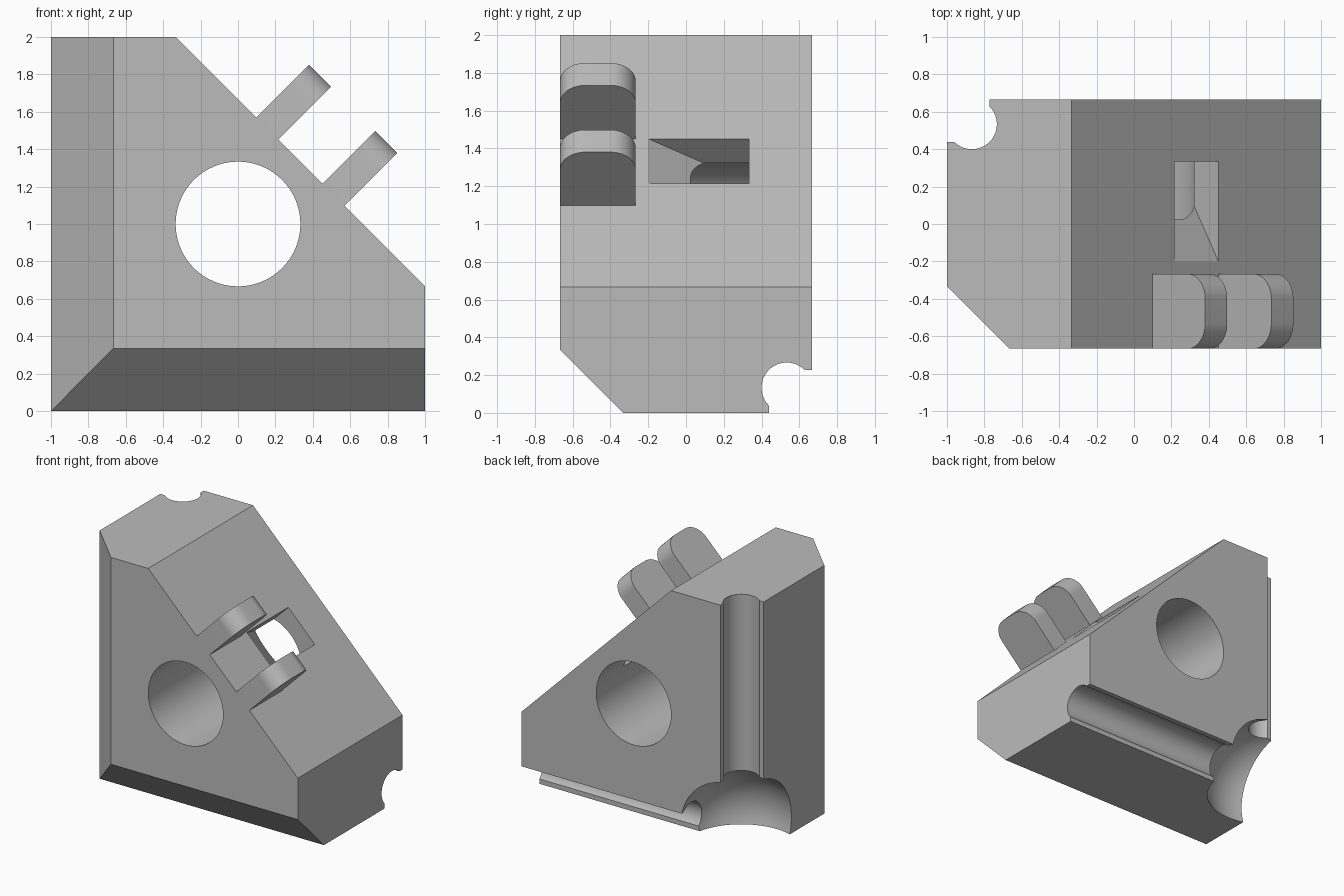
import bpy, bmesh, math
from mathutils import Matrix, Vector

if "Cube" in bpy.data.objects:
    bpy.data.objects.remove(bpy.data.objects["Cube"], do_unlink=True)

T = 1 / 3            # basic module of the part
grey = bpy.data.materials.new("plain_grey")
grey.use_nodes = True
colour = (0.5, 0.5, 0.5, 1)
grey.diffuse_color = colour
grey.node_tree.nodes["Principled BSDF"].inputs["Base Color"].default_value = colour


def frame(x, y, z, origin=(0, 0, 0)):
    m = Matrix((x, y, z)).transposed().to_4x4()
    m.translation = origin
    return m


def arc(cx, cy, r, start, end, steps):
    angles = [math.radians(start + (end - start) * i / steps) for i in range(steps + 1)]
    return [(cx + r * math.cos(a), cy + r * math.sin(a)) for a in angles]


def circle(cx, cy, r, steps):
    return arc(cx, cy, r, 0, 360, steps)[:-1]


def to_object(name, bm):
    bmesh.ops.recalc_face_normals(bm, faces=bm.faces)
    mesh = bpy.data.meshes.new(name)
    bm.to_mesh(mesh)
    bm.free()
    mesh.materials.append(grey)
    ob = bpy.data.objects.new(name, mesh)
    bpy.context.collection.objects.link(ob)
    return ob


def prism(name, profile, low, high, matrix=Matrix()):
    """Extrude a flat profile along the local z of the given frame."""
    bm = bmesh.new()
    face = bm.faces.new([bm.verts.new((a, b, low)) for a, b in profile])
    new = bmesh.ops.extrude_face_region(bm, geom=[face])["geom"]
    verts = [v for v in new if isinstance(v, bmesh.types.BMVert)]
    bmesh.ops.translate(bm, verts=verts, vec=(0, 0, high - low))
    bm.transform(matrix)
    return to_object(name, bm)


def activate(ob):
    bpy.ops.object.select_all(action='DESELECT')
    ob.select_set(True)
    bpy.context.view_layer.objects.active = ob


def cut(ob, cutter):
    cutter.hide_render = True
    mod = ob.modifiers.new("cut", 'BOOLEAN')
    mod.operation = 'DIFFERENCE'
    mod.solver = 'EXACT'
    mod.object = cutter
    activate(ob)
    bpy.ops.object.modifier_apply(modifier=mod.name)
    bpy.data.objects.remove(cutter, do_unlink=True)


def smooth(ob):
    activate(ob)
    bpy.ops.object.shade_smooth_by_angle()


# Working frames: front outline, side outline, and the sloped face
FRONT = frame((1, 0, 0), (0, 0, 1), (0, -1, 0))
SIDE = frame((0, 1, 0), (0, 0, 1), (1, 0, 0))
d = math.sqrt(0.5)
SLOPE = frame((0, 1, 0), (d, 0, d), (d, 0, -d), (T, 0, 4 * T))

# Body block with its sloped corner
body = prism("body", [(-1, 0), (1, 0), (1, 2 * T), (-T, 2), (-1, 2)], -2 * T, 2 * T, FRONT)

# Chamfers along the front bottom and front side edges
bm = bmesh.new()
bm.from_mesh(body.data)
for point, normal in (((0, -T, 0), (0, -1, -1)), ((-1, -T, 0), (-1, -1, 0))):
    cut_geom = bmesh.ops.bisect_plane(
        bm, geom=bm.verts[:] + bm.edges[:] + bm.faces[:], dist=1e-5,
        plane_co=Vector(point), plane_no=Vector(normal), clear_outer=True)["geom_cut"]
    bmesh.ops.contextual_create(bm, geom=[e for e in cut_geom if isinstance(e, bmesh.types.BMEdge)])
bmesh.ops.recalc_face_normals(bm, faces=bm.faces)
bm.to_mesh(body.data)
bm.free()

# Large through hole
cut(body, prism("hole_cutter", circle(0, 1, T, 96), -1, 1, FRONT))

# Round grooves along the two back edges
r = 0.4 * T
groove = arc(r, r, r, -45, 135, 32)
lip = groove[0][0]
groove += [(-0.1, lip), (-0.1, -0.1), (lip, -0.1)]
cut(body, prism("upright_groove_cutter", [(a - 1, 2 * T - b) for a, b in groove], -0.2, 2.2))
cut(body, prism("bottom_groove_cutter", [(2 * T - a, b) for a, b in groove], -1.2, 1.2, SIDE))

# Spherical relief where the grooves meet
bm = bmesh.new()
bmesh.ops.create_uvsphere(bm, u_segments=64, v_segments=32, radius=1.4 * T)
bm.transform(Matrix.Translation((r - 1, 2 * T - r, r)))
cut(body, to_object("corner_cutter", bm))

# Ramped pocket from the slope into the hole
ramp = 0.62
pocket = [(-0.2 - 0.05 / ramp, 0.05), (T, 0.05), (T, -ramp * (T + 0.2))]
cut(body, prism("pocket_cutter", pocket, -T / 2, T / 2, SLOPE))
smooth(body)

# Pair of rounded hinge lugs standing on the slope
y0, y1, tall, bend = -2 * T, -0.8 * T, 1.2 * T, 0.4 * T
outline = [(y0, 0), (y1, 0)]
outline += arc(y1 - bend, tall - bend, bend, 0, 90, 16)
outline += arc(y0 + bend, tall - bend, bend, 90, 180, 16)
for name, start in (("upper_lug", -T), ("lower_lug", T / 2)):
    lug = prism(name, outline, start, start + T / 2, SLOPE)
    pin = circle((y0 + y1) / 2, tall / 2, 0.2 * T, 40)
    cut(lug, prism("pin_cutter", pin, start - 0.1, start + T, SLOPE))
    smooth(lug)
